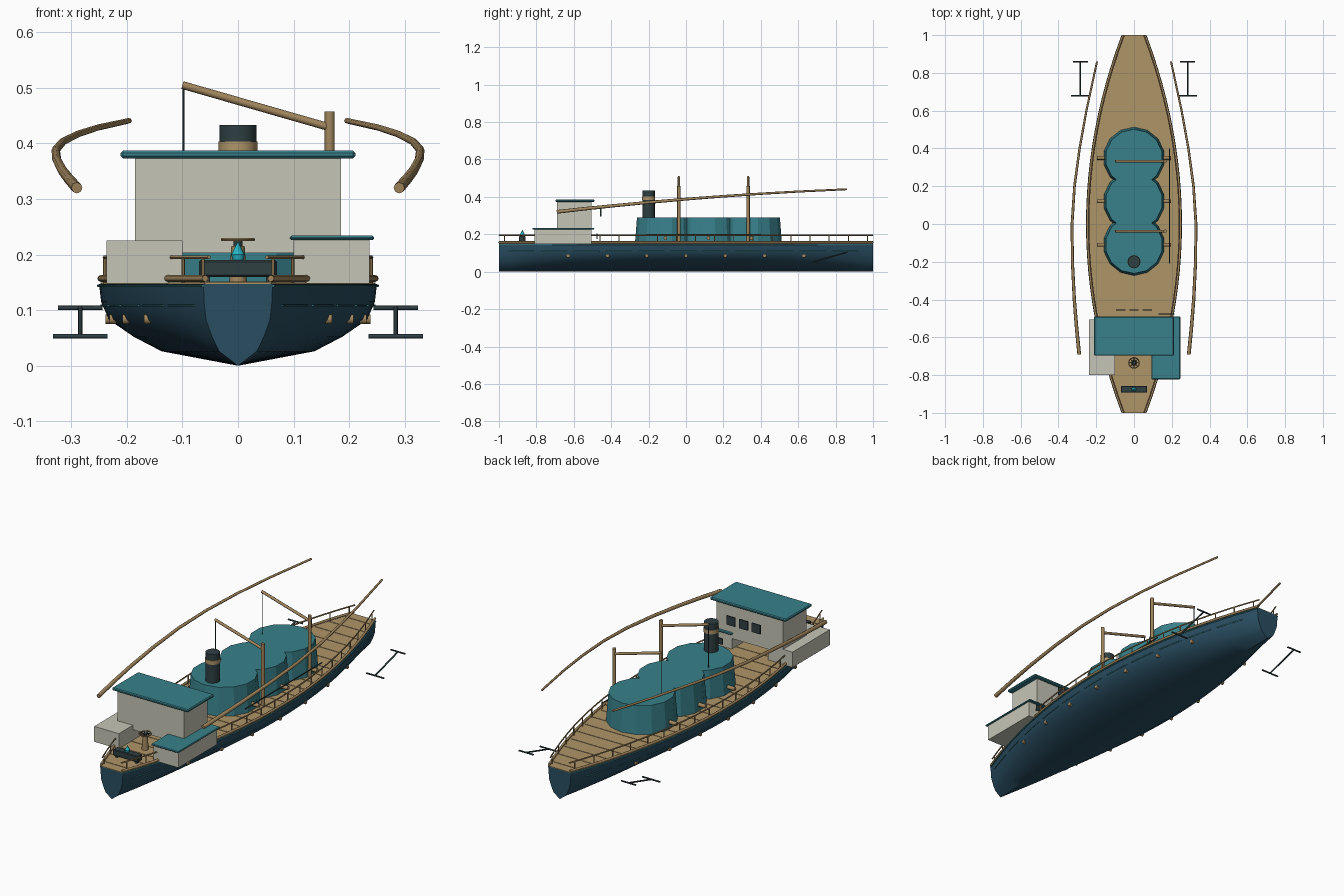
import bpy, bmesh, math
from mathutils import Vector, Matrix

if "Cube" in bpy.data.objects:
    bpy.data.objects.remove(bpy.data.objects["Cube"])


def mat(name, rgb):
    m = bpy.data.materials.new(name)
    m.diffuse_color = (*rgb, 1)
    m.use_nodes = True
    m.node_tree.nodes["Principled BSDF"].inputs["Base Color"].default_value = m.diffuse_color
    return m


NAVY = mat("navy_hull", (0.022, 0.075, 0.12))
TEAL = mat("teal_paint", (0.04, 0.22, 0.26))
TAN = mat("tan_deck", (0.43, 0.30, 0.14))
WOOD = mat("brown_wood", (0.36, 0.24, 0.11))
CREAM = mat("pale_wall", (0.56, 0.56, 0.47))
DARK = mat("dark_metal", (0.028, 0.05, 0.055))
CYAN = mat("bright_cyan", (0.02, 0.45, 0.55))


def finish(name, bm, material, smooth=None):
    bmesh.ops.recalc_face_normals(bm, faces=bm.faces[:])
    me = bpy.data.meshes.new(name)
    bm.to_mesh(me)
    bm.free()
    ob = bpy.data.objects.new(name, me)
    bpy.context.collection.objects.link(ob)
    me.materials.append(material)
    if smooth:
        bpy.ops.object.select_all(action='DESELECT')
        ob.select_set(True)
        bpy.context.view_layer.objects.active = ob
        bpy.ops.object.shade_smooth_by_angle(angle=math.radians(smooth))
    return ob


def box(name, x, y, z, material, bevel=0):
    """Box from three (low, high) ranges."""
    bm = bmesh.new()
    bmesh.ops.create_cube(bm, size=1)
    for v in bm.verts:
        v.co = [(r[0] + r[1]) / 2 + c * (r[1] - r[0]) for r, c in zip((x, y, z), v.co)]
    if bevel:
        bmesh.ops.bevel(bm, geom=bm.edges[:], offset=bevel, segments=1, affect='EDGES')
    return finish(name, bm, material)


def tube(name, pts, r0, material, r1=None, sides=8):
    """Round bar along a path, radius going from r0 to r1."""
    r1 = r0 if r1 is None else r1
    pts = [Vector(p) for p in pts]
    n = len(pts)
    bm = bmesh.new()
    rings = []
    for i, p in enumerate(pts):
        d = pts[min(i + 1, n - 1)] - pts[max(i - 1, 0)]
        q = d.to_track_quat('Z', 'Y')
        r = r0 + (r1 - r0) * i / (n - 1)
        rings.append([bm.verts.new(p + q @ Vector((r * math.cos(a), r * math.sin(a), 0)))
                      for a in (2 * math.pi * k / sides for k in range(sides))])
    for a, b in zip(rings, rings[1:]):
        for k in range(sides):
            j = (k + 1) % sides
            bm.faces.new((a[k], a[j], b[j], b[k]))
    bm.faces.new(rings[0])
    bm.faces.new(rings[-1])
    return finish(name, bm, material, 50)


def beam(y):
    """Half width of the deck at y."""
    return 0.25 - 0.188 * y * y


def side_path(s, inset, z, y0=-1.0, y1=1.0, n=25):
    ys = [y0 + (y1 - y0) * i / (n - 1) for i in range(n)]
    return [(s * (beam(y) - inset), y, z) for y in ys]


# hull, lofted from one cross-section
half = [(1.0, 0.147), (0.985, 0.115), (0.93, 0.083), (0.75, 0.052), (0.55, 0.026)]
section = half + [(0, 0.0)] + [(-w, z) for w, z in reversed(half)]
bm = bmesh.new()
rows = []
for i in range(33):
    y = -1 + i / 16
    rows.append([bm.verts.new((w * beam(y), y, z)) for w, z in section])
for a, b in zip(rows, rows[1:]):
    for k in range(len(section) - 1):
        bm.faces.new((a[k], a[k + 1], b[k + 1], b[k]))
    bm.faces.new((a[0], b[0], b[-1], a[-1]))
bm.faces.new(rows[0])
bm.faces.new(rows[-1])
finish("hull", bm, NAVY, 40)

# deck and its plank seams
bm = bmesh.new()
outline = side_path(1, 0.003, 0.147) + side_path(-1, 0.003, 0.147)[::-1]
face = bm.faces.new([bm.verts.new(p) for p in outline])
ext = bmesh.ops.extrude_face_region(bm, geom=[face])["geom"]
bmesh.ops.translate(bm, vec=(0, 0, 0.003), verts=[v for v in ext if isinstance(v, bmesh.types.BMVert)])
finish("deck", bm, TAN)
for i in range(24):
    y = -0.95 + i * 1.9 / 23
    w = beam(y) - 0.012
    box("deck_batten", (-w, w), (y - 0.002, y + 0.002), (0.149, 0.152), TAN)

# rails, stripes, portholes, guns, long poles and anchors on both sides
pole_x = [(-0.69, 0.290), (-0.55, 0.304), (-0.4, 0.316), (-0.2, 0.326), (0, 0.328), (0.2, 0.315),
          (0.4, 0.288), (0.6, 0.252), (0.86, 0.196)]
for s in (-1, 1):
    tube("cap_rail", side_path(s, 0.003, 0.157), 0.006, WOOD)
    tube("rubbing_strake", side_path(s, -0.001, 0.144), 0.003, TEAL, sides=6)
    tube("hand_rail", side_path(s, 0.010, 0.195), 0.0035, WOOD, sides=6)
    for i in range(20):
        y = -0.97 + i * 1.94 / 19
        x = s * (beam(y) - 0.010)
        tube("rail_post", [(x, y, 0.15), (x, y, 0.195)], 0.003, WOOD, sides=6)
    for i in range(11):
        y = -0.95 + i * 0.173
        path = [(p[0] * 0.985, p[1], p[2]) for p in side_path(s, 0, 0.108, y, y + 0.14, 5)]
        tube("hull_stripe", path, 0.002, TEAL, sides=6)
    for i in range(-3, 4):
        y = i * 0.21
        x = beam(y) * 0.93
        tube("porthole", [(s * (x - 0.006), y, 0.084), (s * (x + 0.006), y, 0.084)], 0.009, WOOD, sides=10)
    for y in (-0.11, 0.12, 0.35):
        tube("gun_barrel", [(s * 0.14, y, 0.18), (s * 0.195, y, 0.18)], 0.010, WOOD)
    tube("long_pole", [(s * x, y, 0.388 + 0.082 * y - 0.024 * y * y) for y, x in pole_x],
         0.010, WOOD, 0.005)
    a, b = Vector((s * 0.284, 0.68, 0.053)), Vector((s * 0.284, 0.86, 0.104))
    tube("anchor_shank", [a, b], 0.004, DARK)
    for p, w in ((a, 0.049), (b, 0.04)):
        tube("anchor_bar", [p - Vector((w, 0, 0)), p + Vector((w, 0, 0))], 0.004, DARK)

# three overlapping tank drums
for y in (-0.11, 0.12, 0.35):
    bm = bmesh.new()
    bmesh.ops.create_cone(bm, cap_ends=True, segments=14, radius1=0.163, radius2=0.152, depth=0.14,
                          matrix=Matrix.Translation((0, y, 0.22)))
    finish("drum", bm, TEAL)

# funnel with band
tube("funnel", [(0, -0.2, 0.28), (0, -0.2, 0.433)], 0.033, DARK, sides=16)
tube("funnel_band", [(0, -0.2, 0.383), (0, -0.2, 0.403)], 0.035, TAN, sides=16)

# derricks: post, boom and hanging line
for y in (-0.038, 0.332):
    tube("derrick_post", [(0.165, y, 0.15), (0.165, y, 0.457)], 0.009, WOOD)
    tube("derrick_boom", [(0.168, y, 0.428), (-0.1, y, 0.505)], 0.007, WOOD)
    tube("derrick_line", [(-0.098, y, 0.503), (-0.098, y, 0.28)], 0.002, DARK, sides=6)
tube("stowed_rod", [(0.187, -0.21, 0.2), (0.187, 0.4, 0.2)], 0.003, DARK, sides=6)

# wheelhouse with side cabins
box("wheelhouse", (-0.185, 0.185), (-0.69, -0.505), (0.203, 0.373), CREAM)
box("wheelhouse_roof", (-0.211, 0.211), (-0.697, -0.49), (0.373, 0.387), TEAL, 0.004)
box("left_cabin", (-0.237, -0.1), (-0.80, -0.505), (0.148, 0.225), CREAM)
box("right_cabin", (0.1, 0.237), (-0.81, -0.505), (0.148, 0.226), CREAM)
box("right_cabin_roof", (0.093, 0.245), (-0.822, -0.49), (0.226, 0.234), TEAL, 0.003)
for x in (-0.07, 0, 0.07):
    box("window", (x - 0.024, x + 0.024), (-0.459, -0.453), (0.295, 0.34), DARK)
box("cabin_window", (0.13, 0.215), (-0.479, -0.473), (0.175, 0.205), DARK)

# steering stand with flat spoked wheel
tube("wheel_stand", [(0, -0.735, 0.15), (0, -0.735, 0.215)], 0.016, WOOD, 0.012, sides=10)
tube("wheel_rim", [(0.028 * math.cos(a), -0.735 + 0.028 * math.sin(a), 0.227)
                   for a in (i * math.pi / 8 for i in range(17))], 0.003, WOOD, sides=6)
for i in range(4):
    d = Vector((math.cos(i * math.pi / 4), math.sin(i * math.pi / 4), 0)) * 0.028
    c = Vector((0, -0.735, 0.227))
    tube("wheel_spoke", [c - d, c + d], 0.002, DARK, sides=6)
tube("wheel_hub", [(0, -0.735, 0.21), (0, -0.735, 0.229)], 0.008, DARK)

# chest with cyan lamp
box("chest", (-0.07, 0.07), (-0.892, -0.857), (0.16, 0.19), DARK, 0.003)
for s in (-1, 1):
    box("chest_leg", sorted((s * 0.05, s * 0.06)), (-0.885, -0.865), (0.149, 0.165), DARK)
tube("lamp", [(0, -0.875, 0.185), (0, -0.875, 0.2)], 0.009, CYAN, 0.012)
tube("lamp_tip", [(0, -0.875, 0.2), (0, -0.875, 0.222)], 0.012, CYAN, 0.001)
